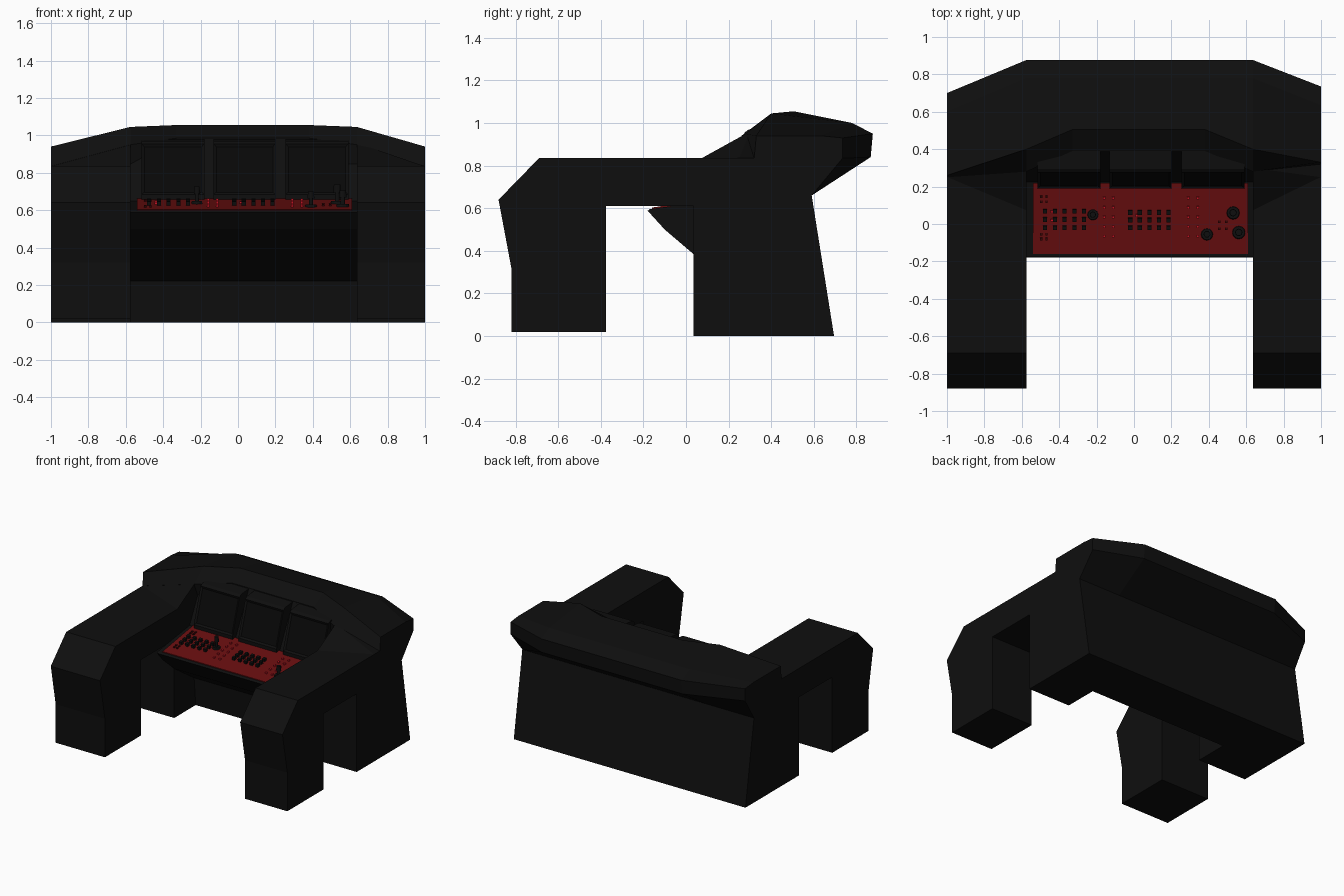
import bpy, bmesh, math
from mathutils import Vector, Matrix

if "Cube" in bpy.data.objects:
    bpy.data.objects.remove(bpy.data.objects["Cube"])


def material(name, rgb):
    m = bpy.data.materials.new(name)
    m.diffuse_color = (*rgb, 1)
    m.use_nodes = True
    m.node_tree.nodes["Principled BSDF"].inputs["Base Color"].default_value = m.diffuse_color
    return m


BLACK = material("black shell", (0.0045, 0.0045, 0.0045))
SCREEN = material("dark screen", (0.0025, 0.0025, 0.0025))
RED = material("red panel", (0.14, 0.0045, 0.005))
DARK_RED = material("dark red switch", (0.045, 0.002, 0.002))
BRIGHT = material("bright red button", (0.65, 0.008, 0.02))
XL, XR = -0.575, 0.635          # inner faces of the two side arms


def finish(bm, name, *mats):
    bmesh.ops.recalc_face_normals(bm, faces=bm.faces)
    me = bpy.data.meshes.new(name)
    bm.to_mesh(me)
    bm.free()
    for m in mats:
        me.materials.append(m)
    ob = bpy.data.objects.new(name, me)
    bpy.context.collection.objects.link(ob)
    return ob


def loft(sections):
    """Skin a list of (x, [(y, z), ...]) rings and cap both ends."""
    bm = bmesh.new()
    rings = [[bm.verts.new((x, y, z)) for y, z in pts] for x, pts in sections]
    n = len(rings[0])
    for a, b in zip(rings, rings[1:]):
        for i in range(n):
            j = (i + 1) % n
            bm.faces.new((a[i], a[j], b[j], b[i]))
    bm.faces.new(rings[0])
    bm.faces.new(rings[-1])
    bmesh.ops.recalc_face_normals(bm, faces=bm.faces)
    return bm


def extrude(name, profile, x0, x1, mat):
    return finish(loft([(x0, profile), (x1, profile)]), name, mat)


# Side arms: front leg, armrest and rear pillar in one profile
arm = [(-0.82, 0.02), (-0.82, 0.32), (-0.88, 0.64), (-0.69, 0.835), (0.55, 0.835),
       (0.59, 0.66), (0.695, 0), (0.035, 0), (0.035, 0.61), (-0.375, 0.61), (-0.375, 0.02)]
extrude("left_arm", arm, -1, XL, BLACK)
extrude("right_arm", arm, XR, 1, BLACK)

# Centre body: knee slope, desk top, screen wall, back
body = [(-0.18, 0.588), (-0.1, 0.5), (0.035, 0.385), (0.28, 0.22), (0.3, 0), (0.695, 0),
        (0.59, 0.66), (0.6, 0.95), (0.39, 0.98), (0.225, 0.65), (-0.17, 0.596)]
extrude("centre_body", body, XL, XR, BLACK)


# Hood: brow, sloping top and overhanging back
def hood_end(yf, yb):
    return [(yf - 0.01, 0.835), (yf, 0.94), (yb - 0.1, 0.94), (yb, 0.93), (yb, 0.835),
            (0.59, 0.66), (0.4, 0.66)]


shoulder = [(0.28, 0.95), (0.4, 1.045), (0.78, 1.0), (0.877, 0.95), (0.867, 0.84),
            (0.59, 0.66), (0.4, 0.66)]
middle = [(0.39, 0.985), (0.505, 1.055)] + shoulder[2:]
finish(loft([(-1, hood_end(0.26, 0.70)), (XL, shoulder), (-0.33, middle),
             (0.38, middle), (XR, shoulder), (1, hood_end(0.33, 0.735))]), "hood", BLACK)

# Wedges where the armrests rise into the hood
for name, xi, xo in (("left_wedge", XL, -1), ("right_wedge", XR, 1)):
    bm = bmesh.new()
    for p in ((xi, 0.07, 0.833), (xi, 0.25, 0.9), (xi, 0.3, 0.96), (xi, 0.34, 0.833),
              (xo, 0.25, 0.834), (xo, 0.34, 0.834)):
        bm.verts.new(p)
    bmesh.ops.convex_hull(bm, input=bm.verts)
    finish(bm, name, BLACK)

# Three monitors with inset screens
housing = [(0.19, 0.65), (0.19, 0.685), (0.275, 0.955), (0.295, 0.97), (0.4, 0.98), (0.35, 0.65)]
for i, (x0, x1) in enumerate(((-0.515, -0.18), (-0.13, 0.2), (0.255, 0.59))):
    bm = loft([(x0, housing), (x1, housing)])
    front = max((f for f in bm.faces if f.normal.y < -0.8 and abs(f.normal.z) > 0.05),
                key=lambda f: f.calc_area())
    bmesh.ops.inset_individual(bm, faces=[front], thickness=0.02, depth=-0.01)
    front.material_index = 1
    finish(bm, f"monitor_{i + 1}", BLACK, SCREEN)

# Sloping red control panel
SLOPE = 0.06 / 0.38


def deck(y):
    return 0.603 + (y + 0.16) * SLOPE


extrude("control_panel", [(-0.16, deck(-0.16)), (0.22, deck(0.22)),
                          (0.22, deck(0.22) - 0.02), (-0.16, deck(-0.16) - 0.012)], -0.54, 0.61, RED)
TILT = Matrix.Rotation(math.atan(SLOPE), 4, 'X')


def controls(name, places, size, height, mat):
    """A group of small square keys on the panel."""
    bm = bmesh.new()
    for x, y in places:
        m = (Matrix.Translation((x, y, deck(y) + height / 2 - 0.002)) @ TILT
             @ Matrix.Diagonal((size, size, height, 1)))
        bmesh.ops.create_cube(bm, size=1, matrix=m)
    finish(bm, name, mat)


def grid(x0, dx, nx, y0, dy, ny):
    return [(x0 + i * dx, y0 + j * dy) for i in range(nx) for j in range(ny)]


left_keys = [p for p in grid(-0.475, 0.052, 5, -0.02, 0.044, 3)]
right_keys = [p for p in grid(-0.02, 0.051, 5, -0.02, 0.041, 3)]
controls("black_keys", left_keys + right_keys, 0.022, 0.025, BLACK)
controls("bright_buttons", grid(-0.16, 0.05, 2, -0.065, 0.051, 5)
         + grid(0.29, 0.05, 2, -0.065, 0.051, 5) + [(-0.44, 0.065), (-0.44, 0.02), (0.015, 0.045)],
         0.013, 0.014, BRIGHT)
controls("dark_switches", grid(-0.495, 0.027, 2, 0.12, 0.025, 2)
         + grid(-0.495, 0.027, 2, -0.08, 0.025, 2) + grid(0.455, 0.038, 2, -0.025, 0.038, 2),
         0.013, 0.01, DARK_RED)

# Levers and joysticks: base disc, stalk and grip
for i, (x, y, r, h) in enumerate(((-0.22, 0.05, 0.03, 0.09), (0.39, -0.055, 0.033, 0.08),
                                  (0.53, 0.06, 0.036, 0.1), (0.56, -0.045, 0.036, 0.085))):
    bm = bmesh.new()
    for radius, low, high in ((r, -0.005, 0.012), (r * 0.35, 0, h), (r * 0.55, h * 0.55, h)):
        bmesh.ops.create_cone(bm, cap_ends=True, segments=12, radius1=radius,
                              radius2=radius * 0.9, depth=high - low,
                              matrix=Matrix.Translation((x, y, deck(y) + (low + high) / 2)))
    finish(bm, f"lever_{i + 1}", BLACK)
